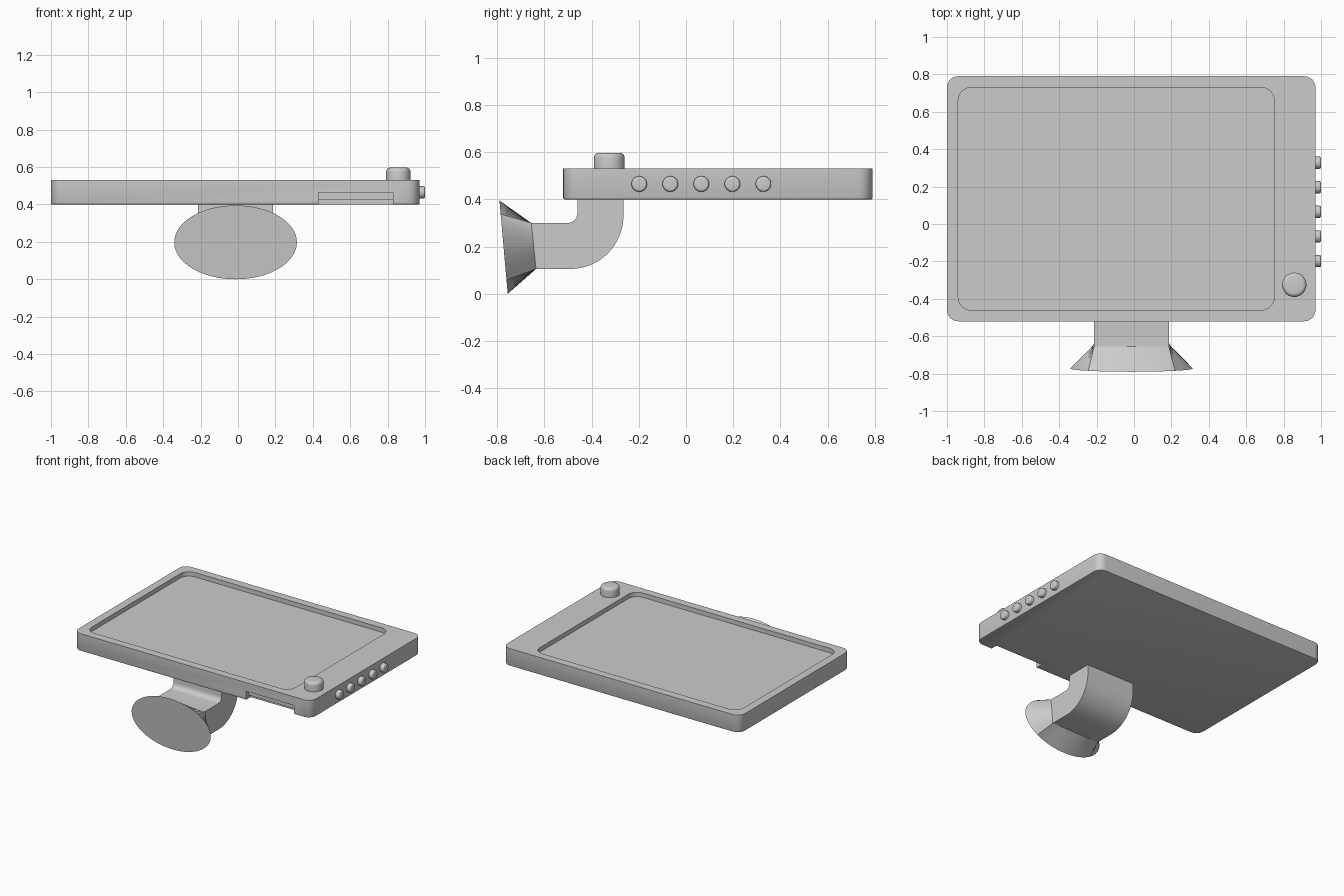
import bpy, bmesh
from math import sin, cos, pi, radians
from mathutils import Vector

if "Cube" in bpy.data.objects:
    bpy.data.objects.remove(bpy.data.objects["Cube"])


def loft(name, start, end):
    """Solid between two matching closed loops of points."""
    bm = bmesh.new()
    a = [bm.verts.new(p) for p in start]
    b = [bm.verts.new(p) for p in end]
    n = len(a)
    for i in range(n):
        j = (i + 1) % n
        bm.faces.new((a[i], a[j], b[j], b[i]))
    bm.faces.new(a[::-1])
    bm.faces.new(b)
    bmesh.ops.recalc_face_normals(bm, faces=bm.faces)
    me = bpy.data.meshes.new(name)
    bm.to_mesh(me)
    bm.free()
    ob = bpy.data.objects.new(name, me)
    bpy.context.collection.objects.link(ob)
    return ob


def rounded_slab(name, x0, x1, y0, y1, z0, z1, r, seg=8):
    pts = []
    for k, (cx, cy) in enumerate(((x1 - r, y1 - r), (x0 + r, y1 - r),
                                  (x0 + r, y0 + r), (x1 - r, y0 + r))):
        for i in range(seg + 1):
            t = (k + i / seg) * pi / 2
            pts.append((cx + r * cos(t), cy + r * sin(t)))
    return loft(name, [(x, y, z0) for x, y in pts], [(x, y, z1) for x, y in pts])


def box(name, x0, x1, y0, y1, z0, z1):
    c = [(x0, y0), (x1, y0), (x1, y1), (x0, y1)]
    return loft(name, [(x, y, z0) for x, y in c], [(x, y, z1) for x, y in c])


def activate(ob):
    bpy.ops.object.select_all(action='DESELECT')
    ob.select_set(True)
    bpy.context.view_layer.objects.active = ob


def smooth(ob, angle=35):
    activate(ob)
    bpy.ops.object.shade_smooth_by_angle(angle=radians(angle))


def cut(ob, cutter):
    activate(ob)
    m = ob.modifiers.new("cut", 'BOOLEAN')
    m.operation, m.solver, m.object = 'DIFFERENCE', 'EXACT', cutter
    bpy.ops.object.modifier_apply(modifier=m.name)
    bpy.data.objects.remove(cutter)


def round_button(name, base, direction, r, h, bevel):
    """Cylinder with a rounded outer rim."""
    prof = [(r, 0)] + [(r - bevel + bevel * cos(t), h - bevel + bevel * sin(t))
                       for t in (i * pi / 8 for i in range(5))]
    q = Vector((0, 0, 1)).rotation_difference(Vector(direction))
    bm = bmesh.new()
    n = 32
    rings = [[bm.verts.new(q @ Vector((p * cos(2 * pi * i / n), p * sin(2 * pi * i / n), z)))
              for i in range(n)] for p, z in prof]
    for a, b in zip(rings, rings[1:]):
        for i in range(n):
            j = (i + 1) % n
            bm.faces.new((a[i], a[j], b[j], b[i]))
    bm.faces.new(rings[0][::-1])
    bm.faces.new(rings[-1])
    me = bpy.data.meshes.new(name)
    bm.to_mesh(me)
    bm.free()
    ob = bpy.data.objects.new(name, me)
    ob.location = base
    bpy.context.collection.objects.link(ob)
    smooth(ob)


# Tablet body with slightly softened bottom edge
body = rounded_slab("tablet_body", -1.0, 0.97, -0.52, 0.79, 0.40, 0.53, 0.06)
bm = bmesh.new()
bm.from_mesh(body.data)
low = [e for e in bm.edges if all(v.co.z < 0.41 for v in e.verts)]
bmesh.ops.bevel(bm, geom=low, offset=0.006, segments=2, profile=0.5, affect='EDGES')
bm.to_mesh(body.data)
bm.free()

# Screen recess and the stepped slot under the front edge
cut(body, rounded_slab("screen_cutter", -0.94, 0.75, -0.46, 0.73, 0.497, 0.60, 0.07))
cut(body, box("slot_cutter", 0.43, 0.83, -0.60, -0.49, 0.30, 0.465))
cut(body, box("slot_lip_cutter", 0.43, 0.83, -0.60, -0.465, 0.30, 0.425))
smooth(body)

# Dial and side buttons
round_button("dial", (0.857, -0.325, 0.525), (0, 0, 1), 0.065, 0.072, 0.02)
for i in range(5):
    round_button(f"side_button_{i + 1}", (0.965, -0.198 + 0.1315 * i, 0.465),
                 (1, 0, 0), 0.033, 0.035, 0.01)

# Curved neck: side profile extruded across x
CX, HW = -0.013, 0.20
side = [(-0.46, 0.41), (-0.265, 0.41)]
side += [(-0.49 + 0.225 * cos(t), 0.33 - 0.225 * sin(t))
         for t in (i * pi / 32 for i in range(17))]
side += [(-0.635, 0.105), (-0.655, 0.30)]
side += [(-0.50 + 0.04 * sin(t), 0.34 - 0.04 * cos(t))
         for t in (i * pi / 12 for i in range(7))]
neck = loft("neck", [(CX - HW, y, z) for y, z in side], [(CX + HW, y, z) for y, z in side])
smooth(neck)

# Flared foot: rectangular neck end blended to a tilted oval plate
inner, outer = [], []
N = 64
for i in range(N):
    c, s = cos(2 * pi * i / N), sin(2 * pi * i / N)
    m = max(abs(c), abs(s))
    inner.append((CX + HW * c / m, -0.645 - 0.010 * s / m, 0.2025 + 0.0975 * s / m))
    outer.append((CX + 0.328 * c, -0.7725 - 0.0175 * s, 0.1975 + 0.1975 * s))
foot = loft("flared_foot", inner, outer)
smooth(foot, 30)
